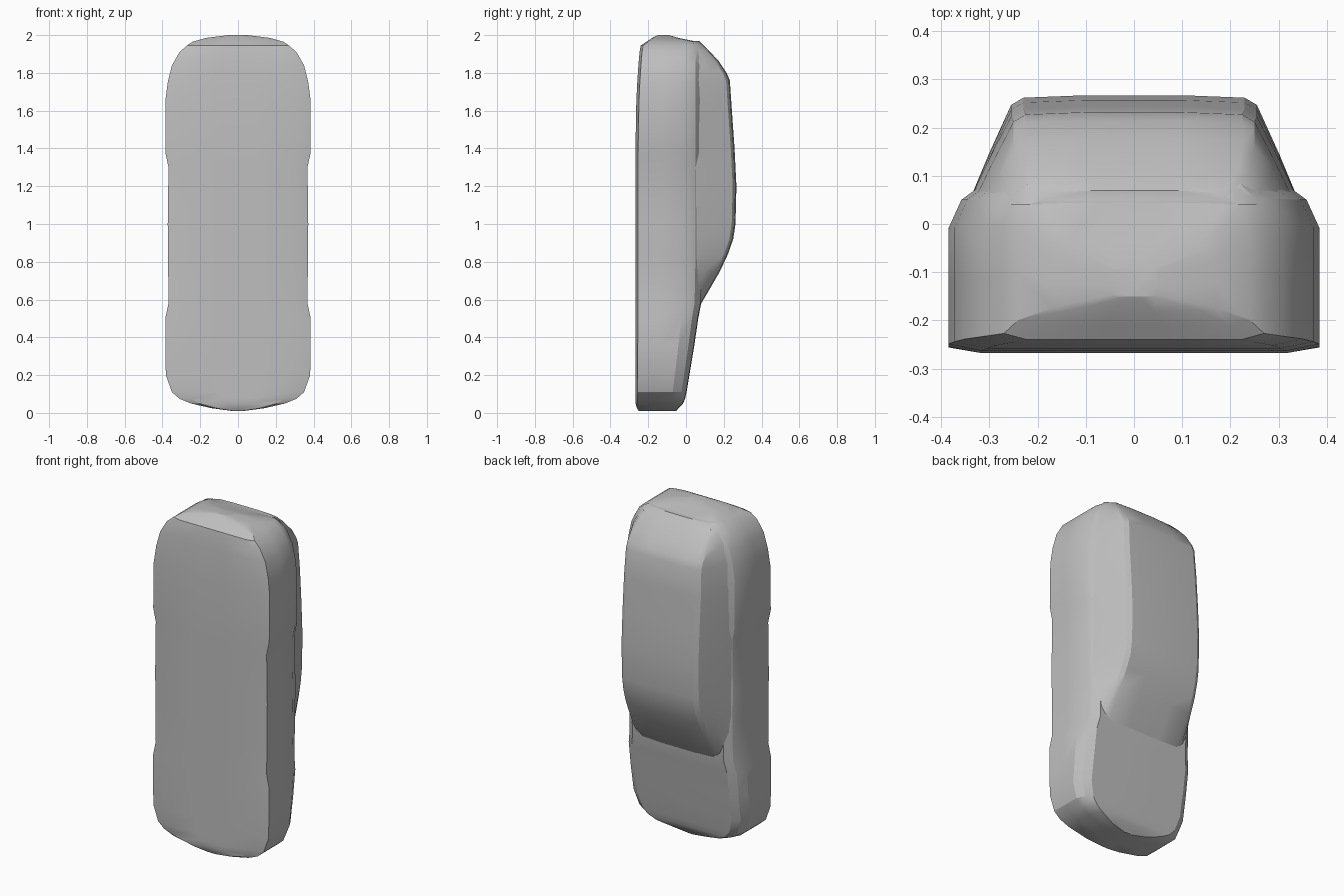
import bpy
import bmesh
import math

cube = bpy.data.objects.get("Cube")
if cube:
    bpy.data.objects.remove(cube, do_unlink=True)

grey = bpy.data.materials.new("body grey")
grey.use_nodes = True
colour = (0.52, 0.52, 0.52, 1)
grey.diffuse_color = colour
grey.node_tree.nodes["Principled BSDF"].inputs["Base Color"].default_value = colour


def loft(name, sections, outline):
    """Skin mirrored cross-sections stacked along z and close both ends."""
    bm = bmesh.new()
    rings = []
    for z, *size in sections:
        half = outline(*size)
        ring = half + [(-x, y) for x, y in reversed(half)]
        rings.append([bm.verts.new((x, y, z)) for x, y in ring])
    count = len(rings[0])
    for low, high in zip(rings, rings[1:]):
        for i in range(count):
            j = (i + 1) % count
            bm.faces.new((low[i], low[j], high[j], high[i]))
    bm.faces.new(rings[0])
    bm.faces.new(rings[-1])
    bmesh.ops.recalc_face_normals(bm, faces=bm.faces)
    mesh = bpy.data.meshes.new(name)
    bm.to_mesh(mesh)
    bm.free()
    mesh.materials.append(grey)
    obj = bpy.data.objects.new(name, mesh)
    bpy.context.collection.objects.link(obj)
    bpy.ops.object.select_all(action="DESELECT")
    obj.select_set(True)
    bpy.context.view_layer.objects.active = obj
    bpy.ops.object.shade_smooth_by_angle(angle=math.radians(25))


def body_outline(w, bottom, top):
    """Flat floor, upright flanks and a rounded shoulder."""
    h = top - bottom
    return [(w * 0.25, bottom), (w * 0.82, bottom), (w, bottom + h * 0.04),
            (w, bottom + h * 0.4), (w, top - h * 0.27),
            (w * 0.93, top - h * 0.1), (w * 0.82, top - h * 0.01),
            (w * 0.25, top)]


def cabin_outline(belt, roof, top):
    """Sloping side glass with a softly crowned roof."""
    base = 0.04
    edge = max(base + 0.01, top - 0.02)
    return [(belt + 0.02, base), ((belt + roof) / 2 + 0.012, (base + edge) / 2),
            (roof, edge), (roof * 0.9, top - 0.005), (roof * 0.4, top)]


# Lower shell: z, half width, floor y, upper y
loft("body_shell", [
    (0.01, 0.03, -0.25, -0.05), (0.025, 0.14, -0.26, -0.04),
    (0.05, 0.25, -0.267, -0.015), (0.075, 0.31, -0.268, -0.005),
    (0.11, 0.35, -0.268, 0.003), (0.2, 0.382, -0.268, 0.018),
    (0.35, 0.385, -0.268, 0.043), (0.5, 0.385, -0.268, 0.065),
    (0.58, 0.368, -0.268, 0.08), (0.8, 0.37, -0.268, 0.085),
    (1.0, 0.372, -0.268, 0.085), (1.3, 0.368, -0.268, 0.085),
    (1.38, 0.385, -0.268, 0.085), (1.65, 0.385, -0.263, 0.085),
    (1.75, 0.372, -0.258, 0.085), (1.84, 0.35, -0.252, 0.085),
    (1.91, 0.31, -0.246, 0.085), (1.945, 0.27, -0.24, 0.085),
    (1.965, 0.24, -0.21, 0.06), (1.985, 0.17, -0.18, -0.04),
    (2.0, 0.05, -0.15, -0.09)], body_outline)

# Windscreen, roof and rear window: z, belt half width, roof half width, roof y
loft("cabin", [
    (0.57, 0.29, 0.26, 0.075), (0.62, 0.31, 0.27, 0.105),
    (0.75, 0.32, 0.265, 0.18), (0.84, 0.325, 0.26, 0.222),
    (0.92, 0.325, 0.255, 0.25), (1.0, 0.325, 0.255, 0.262),
    (1.2, 0.325, 0.255, 0.267), (1.4, 0.325, 0.255, 0.257),
    (1.6, 0.325, 0.255, 0.243), (1.76, 0.315, 0.25, 0.232),
    (1.8, 0.305, 0.25, 0.215), (1.86, 0.29, 0.25, 0.175),
    (1.92, 0.26, 0.24, 0.12), (1.955, 0.23, 0.22, 0.085),
    (1.968, 0.2, 0.19, 0.07)], cabin_outline)
